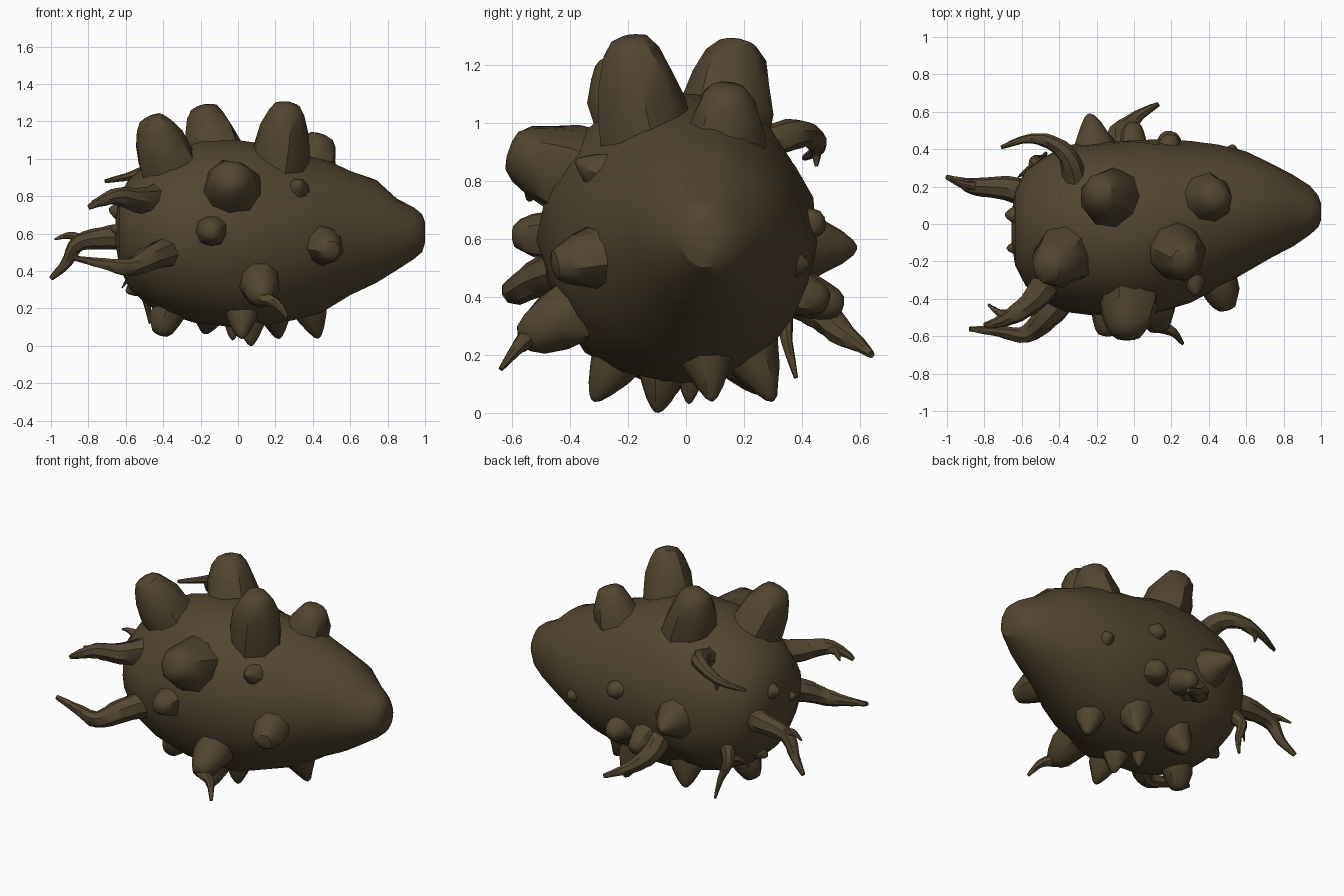
import bpy, bmesh, math, random
from mathutils import Vector, noise

random.seed(4)
if "Cube" in bpy.data.objects:
    bpy.data.objects.remove(bpy.data.objects["Cube"])

skin_brown = bpy.data.materials.new("earthy_brown")
skin_brown.use_nodes = True
COLOR = (0.085, 0.06, 0.03, 1)
skin_brown.diffuse_color = COLOR
skin_brown.node_tree.nodes["Principled BSDF"].inputs["Base Color"].default_value = COLOR


def skin(name, rings, angle=40):
    """Bridge a list of equal point rings into a closed shape."""
    bm = bmesh.new()
    loops = [[bm.verts.new(p) for p in ring] for ring in rings]
    n = len(loops[0])
    for a, b in zip(loops, loops[1:]):
        for i in range(n):
            j = (i + 1) % n
            bm.faces.new((a[i], a[j], b[j], b[i]))
    bm.faces.new(loops[0][::-1])
    bm.faces.new(loops[-1])
    bmesh.ops.recalc_face_normals(bm, faces=bm.faces)
    mesh = bpy.data.meshes.new(name)
    bm.to_mesh(mesh)
    bm.free()
    mesh.materials.append(skin_brown)
    ob = bpy.data.objects.new(name, mesh)
    bpy.context.collection.objects.link(ob)
    bpy.ops.object.select_all(action='DESELECT')
    ob.select_set(True)
    bpy.context.view_layer.objects.active = ob
    bpy.ops.object.shade_smooth_by_angle(angle=math.radians(angle))


def tube(name, path, radii, sides, wobble):
    """Sweep a changing circle along a path."""
    path = [Vector(p) for p in path]
    rings = []
    side = None
    for i, p in enumerate(path):
        t = (path[min(i + 1, len(path) - 1)] - path[max(i - 1, 0)]).normalized()
        side = t.orthogonal() if side is None else side - t * side.dot(t)
        side.normalize()
        up = t.cross(side)
        ring = []
        for k in range(sides):
            a = math.tau * k / sides
            r = radii[i] * (1 + random.uniform(-wobble, wobble))
            ring.append(p + (side * math.cos(a) + up * math.sin(a)) * r)
        rings.append(ring)
    skin(name, rings)


BLUNT = [(0, 1.12), (.4, 1.02), (.65, .87), (.86, .66), (.97, .45), (1, .2)]
CONE = [(0, 1.25), (.3, 1), (.55, .75), (.8, .45), (.95, .22), (1, .06)]


def knob(name, base, tip, radius, profile):
    base, tip = Vector(base), Vector(tip)
    tube(name, [base.lerp(tip, t) for t, r in profile],
         [radius * r for t, r in profile], 9, 0.07)


def root(name, path, thick):
    """Tapered root with extra rings along a smooth curve."""
    pts = [Vector(p) for p in path]
    ext = [pts[0]] + pts + [pts[-1]]
    fine = []
    for a, b, c, d in zip(ext, ext[1:], ext[2:], ext[3:]):
        for s in range(4):
            t = s / 4
            fine.append(0.5 * (2 * b + (c - a) * t + (2 * a - 5 * b + 4 * c - d) * t * t
                               + (3 * b - a - 3 * c + d) * t ** 3))
    fine.append(pts[-1])
    n = len(fine) - 1
    radii = [thick * (0.15 + 0.85 * (1 - i / n) ** 1.1) for i in range(n + 1)]
    tube(name, fine, radii, 8, 0.06)


# Body: x, low z, high z, low y, high y
SECTIONS = [
    (-.655, .55, .67, -.1, .05), (-.635, .43, .8, -.22, .17), (-.58, .31, .89, -.33, .28),
    (-.48, .21, .97, -.41, .37), (-.36, .15, 1.03, -.46, .42), (-.2, .11, 1.08, -.495, .44),
    (0, .09, 1.1, -.51, .445), (.15, .1, 1.08, -.475, .445), (.3, .13, 1.03, -.415, .435),
    (.45, .19, .99, -.34, .42), (.6, .27, .93, -.26, .38), (.74, .33, .89, -.18, .32),
    (.85, .4, .79, -.12, .26), (.94, .46, .74, -.06, .2), (.985, .5, .7, -.02, .15),
    (1, .55, .66, .02, .11)]
rings = []
for x, z0, z1, y0, y1 in SECTIONS:
    ring = []
    for k in range(22):
        a = math.tau * k / 22
        c, s = math.cos(a), math.sin(a)
        lump = 1 + 0.07 * noise.noise(Vector((x * 5, c * 2.5, s * 2.5)))
        ring.append((x, (y0 + y1) / 2 + c * lump * (y1 - y0) / 2,
                     (z0 + z1) / 2 + s * lump * (z1 - z0) / 2))
    rings.append(ring)
skin("body", rings, 30)

# Blunt knobs on the back and flanks
for name, base, tip, r in [
        ("top_front_knob", (.2, -.12, .9), (.27, -.2, 1.3), .15),
        ("top_back_knob", (-.09, .11, .9), (-.19, .18, 1.285), .155),
        ("top_nose_knob", (.35, .12, .85), (.45, .15, 1.13), .135),
        ("top_tail_knob", (-.33, -.13, .88), (-.47, -.26, 1.22), .15),
        ("front_large_knob", (-.03, -.3, .8), (-.04, -.61, .91), .155),
        ("front_small_knob", (-.13, -.4, .62), (-.15, -.6, .61), .085),
        ("front_nose_knob", (.43, -.22, .55), (.5, -.46, .51), .105),
        ("front_foot_knob", (.1, -.25, .42), (.13, -.57, .25), .115),
        ("back_small_knob", (.18, .38, .65), (.2, .48, .655), .06),
        ("back_low_knob", (.16, .3, .44), (.2, .49, .38), .085),
        ("back_foot_knob", (-.02, .3, .45), (0, .54, .36), .085),
        ("belly_tail_knob", (-.33, -.04, .28), (-.42, -.09, .06), .095)]:
    knob(name, base, tip, r, BLUNT)

# Pointed bumps under the belly, tail and sides
for i, (base, tip, r) in enumerate([
        ((-.2, .33, .57), (-.24, .59, .57), .125),
        ((.06, -.07, .22), (.07, -.1, 0), .095),
        ((.02, -.2, .25), (.02, -.32, .04), .1),
        ((.36, .06, .28), (.43, .09, .04), .1),
        ((-.13, .17, .25), (-.18, .26, .065), .105),
        ((.18, .2, .26), (.22, .3, .04), .1),
        ((-.02, .02, .2), (-.03, .01, .03), .06),
        ((-.52, .04, .7), (-.69, .05, .73), .085),
        ((-.52, -.12, .6), (-.68, -.13, .63), .07),
        ((-.45, .05, .35), (-.6, .04, .29), .08),
        ((.31, -.25, .81), (.33, -.38, .87), .075),
        ((.51, .32, .52), (.53, .425, .51), .07)]):
    knob(f"bump_{i + 1}", base, tip, r, CONE)

# Roots
for name, path, thick in [
        ("front_foot_root", [(.08, -.47, .3), (.13, -.54, .26),
                             (.21, -.58, .225), (.26, -.64, .15)], .06),
        ("back_foot_root", [(-.06, .34, .43), (-.09, .46, .35), (-.03, .53, .28),
                            (.04, .59, .24), (.13, .64, .2)], .085),
        ("upper_back_root", [(-.31, .22, .9), (-.35, .36, .96), (-.45, .44, .95),
                             (-.57, .455, .91), (-.71, .41, .88)], .07),
        ("upper_back_fork", [(-.47, .44, .94), (-.53, .45, .9), (-.53, .45, .85)], .035),
        ("tail_root", [(-.5, .14, .58), (-.68, .19, .58), (-.85, .2, .55),
                       (-.92, .22, .44), (-1, .25, .36)], .085),
        ("tail_root_fork", [(-.82, .2, .56), (-.9, .21, .59), (-.98, .24, .57)], .035),
        ("lower_front_root", [(-.36, -.37, .51), (-.47, -.5, .47), (-.58, -.59, .42),
                              (-.72, -.575, .44), (-.88, -.56, .47)], .09),
        ("upper_front_root", [(-.45, -.3, .78), (-.54, -.41, .78), (-.65, -.49, .8),
                              (-.74, -.53, .77), (-.8, -.54, .74)], .085),
        ("upper_front_fork", [(-.64, -.48, .79), (-.71, -.48, .79), (-.78, -.43, .77)], .04),
        ("thin_tail_root", [(-.45, .26, .45), (-.53, .33, .36), (-.49, .35, .24),
                            (-.47, .38, .12)], .05),
        ("thin_tail_fork", [(-.52, .32, .36), (-.58, .28, .36), (-.62, .25, .31)], .025)]:
    root(name, path, thick)
